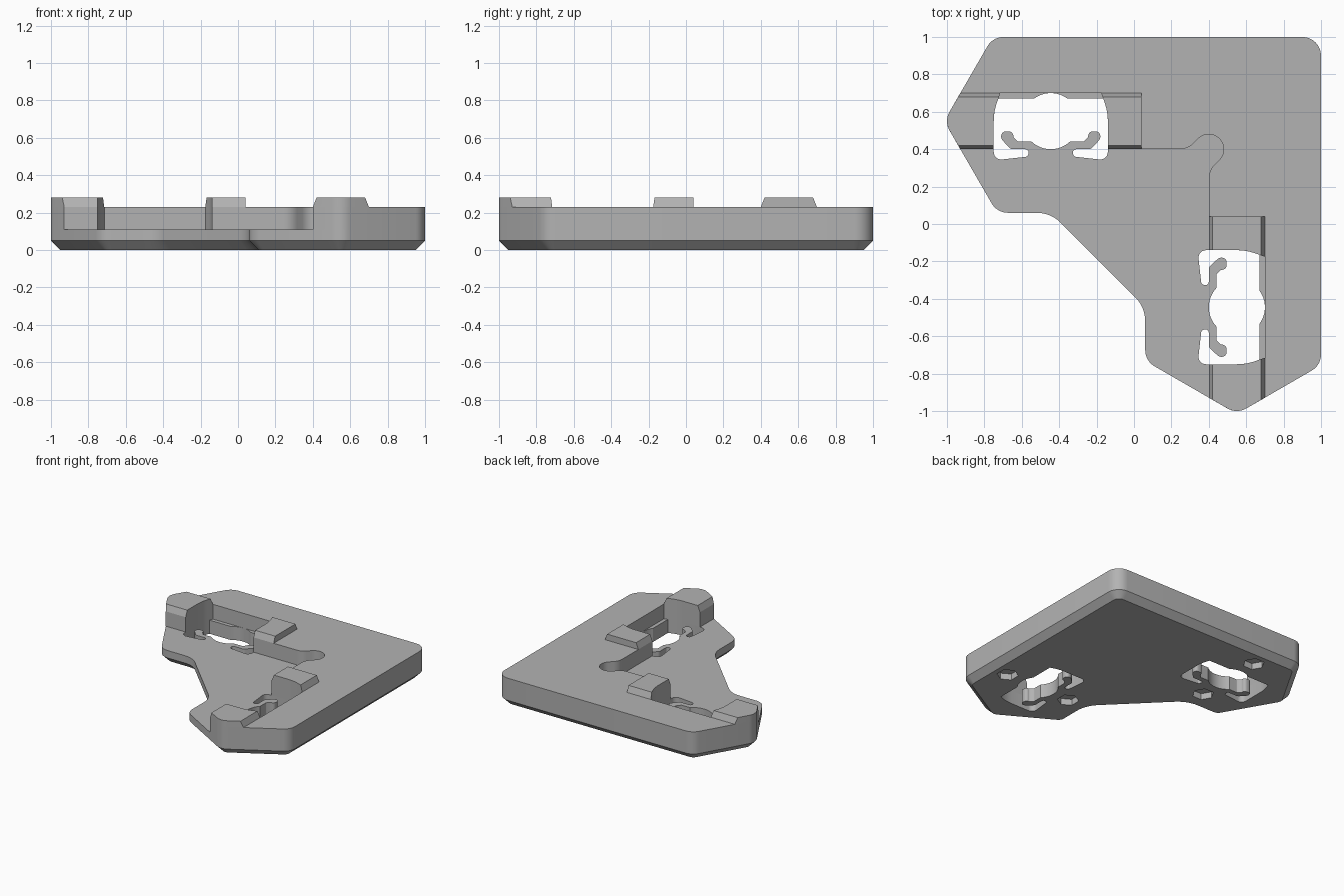
import bpy, bmesh, math
from mathutils import Vector

cube = bpy.data.objects.get("Cube")
if cube:
    bpy.data.objects.remove(cube, do_unlink=True)

grey = bpy.data.materials.new("plain grey")
grey.use_nodes = True
grey.diffuse_color = (0.45, 0.45, 0.45, 1)
grey.node_tree.nodes["Principled BSDF"].inputs["Base Color"].default_value = grey.diffuse_color


def fillet(corners, steps=8):
    """Round every corner given as (x, y, radius); (x, y) stays sharp."""
    pts = []
    for i, c in enumerate(corners):
        p = Vector(c[:2])
        if len(c) < 3:
            pts.append(p)
            continue
        a = (Vector(corners[i - 1][:2]) - p).normalized()
        b = (Vector(corners[(i + 1) % len(corners)][:2]) - p).normalized()
        half = a.angle(b) / 2
        mid = p + (a + b).normalized() * c[2] / math.sin(half)
        reach = c[2] / math.tan(half)
        s, e = p + a * reach - mid, p + b * reach - mid
        start = math.atan2(s.y, s.x)
        turn = (math.atan2(e.y, e.x) - start + math.pi) % math.tau - math.pi
        for k in range(steps + 1):
            t = start + turn * k / steps
            pts.append(mid + Vector((math.cos(t), math.sin(t))) * c[2])
    return pts


def inset(pts, d):
    """Move a counter-clockwise outline inwards by d."""
    out = []
    for i, p in enumerate(pts):
        a = (p - pts[i - 1]).normalized()
        b = (pts[(i + 1) % len(pts)] - p).normalized()
        n = Vector((-a.y - b.y, a.x + b.x)).normalized()
        out.append(p + n * d / n.dot(Vector((-a.y, a.x))))
    return out


def swap(pts):
    """Reflect a list of points across the diagonal."""
    return [(p[1], p[0], *p[2:]) for p in pts]


def solid(name, sections, holes=(), sockets=()):
    """Stack of outlines (points, z), with through holes and blind sockets."""
    bm = bmesh.new()

    def tube(rings):
        loops = [[bm.verts.new((p[0], p[1], z)) for p in pts] for pts, z in rings]
        for lo, hi in zip(loops, loops[1:]):
            for i in range(len(lo)):
                bm.faces.new((lo[i - 1], lo[i], hi[i], hi[i - 1]))
        return [[bm.edges.get((v[i - 1], v[i])) for i in range(len(v))]
                for v in (loops[0], loops[-1])]

    def cap(edges):
        bmesh.ops.triangle_fill(bm, edges=edges, use_beauty=True, normal=(0, 0, 1))

    z0, z1 = sections[0][1], sections[-1][1]
    bottom, top = tube(sections)
    for pts in holes:
        low, high = tube([(pts, z0), (pts, z1)])
        bottom += low
        top += high
    for pts in sockets:
        low, high = tube([(pts, z0), (pts, z0 + 0.05)])
        bottom += low
        cap(high)
    cap(bottom)
    cap(top)
    bm.normal_update()
    bmesh.ops.recalc_face_normals(bm, faces=bm.faces[:])
    mesh = bpy.data.meshes.new(name)
    bm.to_mesh(mesh)
    bm.free()
    mesh.materials.append(grey)
    ob = bpy.data.objects.new(name, mesh)
    bpy.context.collection.objects.link(ob)
    bpy.ops.object.select_all(action='DESELECT')
    ob.select_set(True)
    bpy.context.view_layer.objects.active = ob
    bpy.ops.object.shade_smooth_by_angle(angle=math.radians(20))


def arc(start, end, n=8):
    """Part of the round bore in the clip opening."""
    angles = [math.radians(start + (end - start) * k / n) for k in range(n + 1)]
    return [(0.15 * math.cos(t), 0.55 + 0.15 * math.sin(t)) for t in angles]


# Clip opening with two spring arms, mirrored about the slot axis
half = arc(90, 53.1) + [
    (0.2805, 0.67), (0.305, 0.60, 0.3), (0.305, 0.34, 0.04),
    (0.125, 0.36, 0.018), (0.11, 0.40, 0.018), (0.215, 0.40, 0.03),
    (0.265, 0.455, 0.03), (0.265, 0.495, 0.025), (0.20, 0.495, 0.025),
    (0.20, 0.465, 0.01), (0.175, 0.44, 0.01)] + arc(-47.2, -90)
slot_x = -0.445
other = [(-c[0], *c[1:]) for c in half[-2:0:-1]]
opening = fillet([(c[0] + slot_x, *c[1:]) for c in half + other], 6)

# Hexagonal sockets underneath, one on each side of the slot
hexagons = [[(slot_x + 0.08 * math.cos(k * math.pi / 3), y + 0.08 * math.sin(k * math.pi / 3))
             for k in range(6)] for y in (0.26, 0.84)]

# Base plate with a chamfered underside
side = [(-0.755, 1, 0.1), (-1.015, 0.55, 0.1), (-0.732, 0.06, 0.1), (-0.445, 0.06, 0.18)]
outline = fillet([(1, 1, 0.1)] + side + swap(side[::-1]))
solid("base_plate", [(inset(outline, 0.05), 0), (outline, 0.05), (outline, 0.11)],
      [opening, swap(opening)], hexagons + [swap(h) for h in hexagons])

# Raised corner wall with the slot pockets and the round corner relief
wall = [(-0.755, 1, 0.1), (-1.015, 0.55, 0.1), (-0.929, 0.40), (-0.75, 0.40),
        (-0.75, 0.60, 0.3), (-0.715, 0.70), (-0.175, 0.70), (-0.14, 0.60, 0.3),
        (-0.14, 0.40), (0.287, 0.40, 0.1), (0.40, 0.513, 0.08)]
raised = fillet([(1, 1, 0.1)] + wall + swap(wall[::-1]))
solid("corner_wall", [(raised, 0.11), (raised, 0.23)])


# Tapered pads at both ends of each slot
def outer_pad(y0, y1, x_edge, x_pocket):
    return fillet([(x_edge, y0), (-0.75, y0), (-0.75, 0.60, 0.3),
                   (x_pocket, y1), (x_edge, y1), (-1.015, 0.55, 0.1)])


def inner_pad(y0, y1, x_pocket):
    return fillet([(-0.14, y0), (0.04, y0), (0.04, y1), (x_pocket, y1), (-0.14, 0.60, 0.3)])


outer = outer_pad(0.40, 0.70, -0.929, -0.715), outer_pad(0.42, 0.68, -0.940, -0.722)
inner = inner_pad(0.40, 0.70, -0.175), inner_pad(0.42, 0.68, -0.168)
for arm, flip in (("left", list), ("front", swap)):
    for part, (low, high) in (("outer", outer), ("inner", inner)):
        solid(f"{arm}_{part}_pad", [(flip(low), 0.23), (flip(high), 0.28)])
